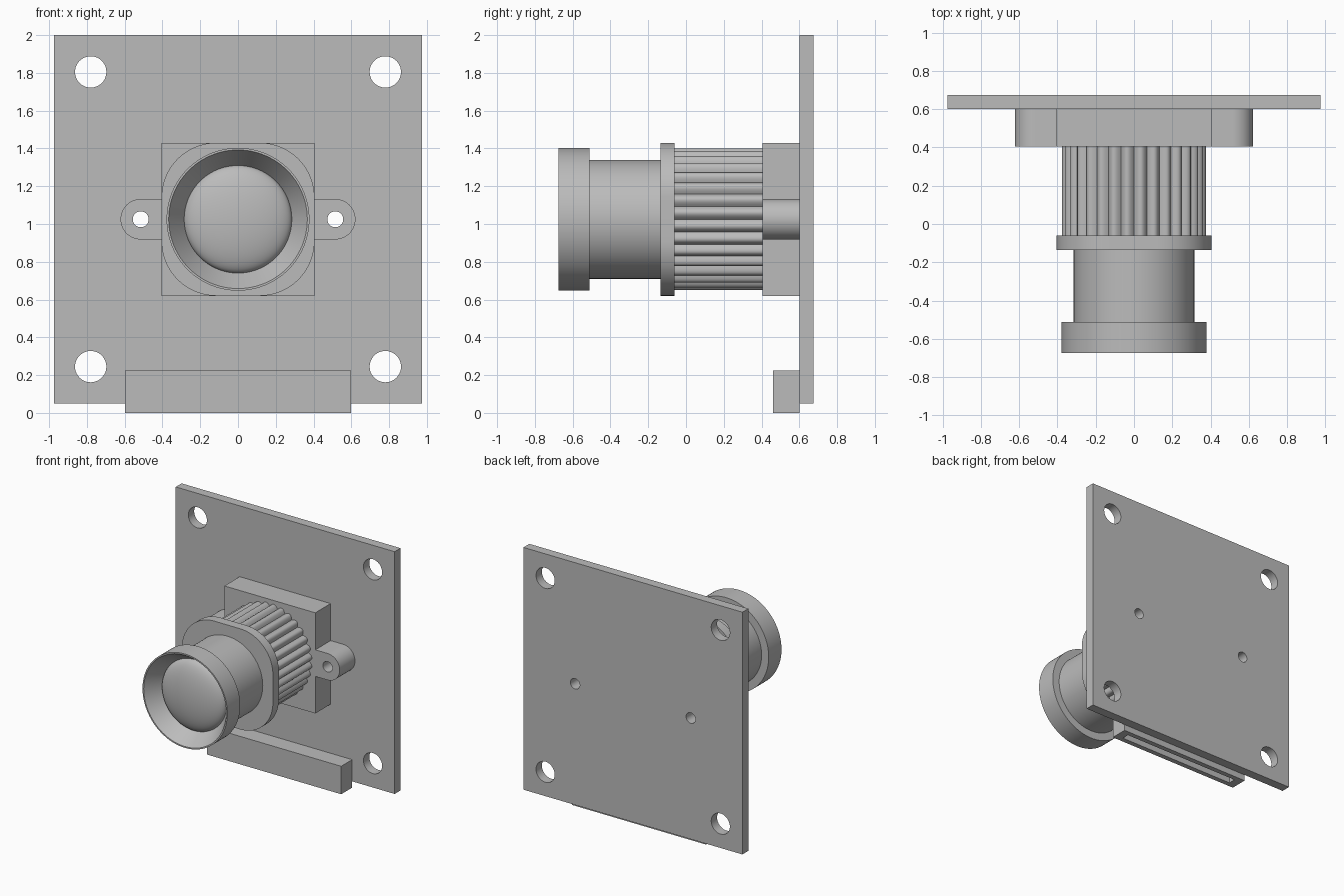
import bpy, bmesh, math
from mathutils import Matrix

cube = bpy.data.objects.get("Cube")
if cube:
    bpy.data.objects.remove(cube, do_unlink=True)

grey = bpy.data.materials.new("plain_grey")
grey.use_nodes = True
grey.diffuse_color = (0.5, 0.5, 0.5, 1)
grey.node_tree.nodes["Principled BSDF"].inputs["Base Color"].default_value = (0.5, 0.5, 0.5, 1)

AXIS_Z = 1.025          # height of the lens axis
PLATE_FRONT, PLATE_BACK = 0.6, 0.675
BLOCK_FRONT = 0.405
HOLE_X, EAR_X = 0.78, 0.515


def finish(name, bm):
    bmesh.ops.recalc_face_normals(bm, faces=bm.faces)
    mesh = bpy.data.meshes.new(name)
    bm.to_mesh(mesh)
    bm.free()
    mesh.materials.append(grey)
    obj = bpy.data.objects.new(name, mesh)
    bpy.context.collection.objects.link(obj)
    return obj


def extrude(name, outline, y0, y1):
    """Closed outline of (x, z) points pushed from y0 to y1."""
    bm = bmesh.new()
    face = bm.faces.new([bm.verts.new((x, y0, z)) for x, z in outline])
    res = bmesh.ops.extrude_face_region(bm, geom=[face])
    verts = [v for v in res["geom"] if isinstance(v, bmesh.types.BMVert)]
    bmesh.ops.translate(bm, verts=verts, vec=(0, y1 - y0, 0))
    return finish(name, bm)


def box(name, x, y0, y1, z0, z1):
    return extrude(name, [(-x, z0), (x, z0), (x, z1), (-x, z1)], y0, y1)


def arc(cx, cz, r, start, end, n):
    angles = [math.radians(start + (end - start) * i / n) for i in range(n + 1)]
    return [(cx + r * math.cos(a), cz + r * math.sin(a)) for a in angles]


def disc(name, x, z, r, y0, y1, n=48):
    return extrude(name, arc(x, z, r, 0, 360, n)[:-1], y0, y1)


def lathe(name, profile, steps=96):
    """Profile of (radius, y) points spun around the lens axis."""
    bm = bmesh.new()
    verts = [bm.verts.new((r, y, AXIS_Z)) for r, y in profile]
    edges = [bm.edges.new(pair) for pair in zip(verts, verts[1:])]
    bmesh.ops.spin(bm, geom=verts + edges, cent=(0, 0, AXIS_Z), axis=(0, 1, 0),
                   angle=math.tau, steps=steps)
    bmesh.ops.remove_doubles(bm, verts=bm.verts, dist=0.0001)
    return finish(name, bm)


def cut(obj, cutter):
    cutter.hide_render = True
    mod = obj.modifiers.new("cut", 'BOOLEAN')
    mod.operation, mod.solver, mod.object = 'DIFFERENCE', 'EXACT', cutter
    bpy.context.view_layer.objects.active = obj
    bpy.ops.object.modifier_apply(modifier=mod.name)
    bpy.data.objects.remove(cutter, do_unlink=True)


# Circuit board with corner holes and two screw holes
plate = box("mounting_plate", 0.975, PLATE_FRONT, PLATE_BACK, 0.05, 2.0)
for side in (-1, 1):
    for z in (AXIS_Z - HOLE_X, AXIS_Z + HOLE_X):
        cut(plate, disc("hole_cutter", side * HOLE_X, z, 0.083, 0.5, 0.8))
    cut(plate, disc("hole_cutter", side * EAR_X, AXIS_Z, 0.042, 0.5, 0.8))

# Cable connector with a slot underneath
connector = box("cable_connector", 0.597, 0.46, PLATE_FRONT, 0, 0.225)
cut(connector, box("slot_cutter", 0.53, 0.5, 0.56, -0.1, 0.15))

# Lens holder block and its screw ears
box("holder_block", 0.405, BLOCK_FRONT, PLATE_FRONT, AXIS_Z - 0.405, AXIS_Z + 0.405)
for side, label in ((-1, "right"), (1, "left")):
    outline = arc(EAR_X, AXIS_Z, 0.107, -90, 90, 24)
    outline += [(0.405, AXIS_Z + 0.107), (0.405, AXIS_Z - 0.107)]
    ear = extrude(label + "_ear", [(side * x, z) for x, z in outline],
                  BLOCK_FRONT, PLATE_FRONT)
    cut(ear, disc("hole_cutter", side * EAR_X, AXIS_Z, 0.042, 0.3, 0.7))

# Ribbed focus grip
RIBS, SEG = 32, 8
grip = []
for i in range(RIBS * SEG):
    a = math.tau * i / (RIBS * SEG)
    r = 0.35 + 0.027 * math.sin(math.pi * (i % SEG) / SEG)
    grip.append((r * math.cos(a), AXIS_Z + r * math.sin(a)))
extrude("ribbed_grip", grip, -0.06, BLOCK_FRONT)

# Rounded square collar
collar = []
for k, (sx, sz) in enumerate(((1, 1), (-1, 1), (-1, -1), (1, -1))):
    collar += arc(sx * 0.115, AXIS_Z + sz * 0.115, 0.29, k * 90, k * 90 + 90, 20)
extrude("collar", collar, -0.135, -0.06)

# Barrel and flared head with a conical mouth
lathe("lens_barrel", [(0, -0.135), (0.315, -0.135), (0.315, -0.512), (0, -0.512)])
lathe("lens_head", [(0, -0.512), (0.378, -0.512), (0.378, -0.675), (0.367, -0.675),
                    (0.285, -0.55), (0, -0.55)])

# Domed glass
dome = [(0.285 * math.cos(t), -0.55 - 0.085 * math.sin(t))
        for t in (math.pi / 2 * i / 16 for i in range(16))]
lathe("lens_glass", dome + [(0, -0.635)])

# Smooth curved walls, keep edges crisp
bpy.ops.object.select_all(action='DESELECT')
for obj in bpy.context.scene.objects:
    if obj.type == 'MESH':
        obj.select_set(True)
        bpy.context.view_layer.objects.active = obj
bpy.ops.object.shade_smooth_by_angle(angle=math.radians(30))
